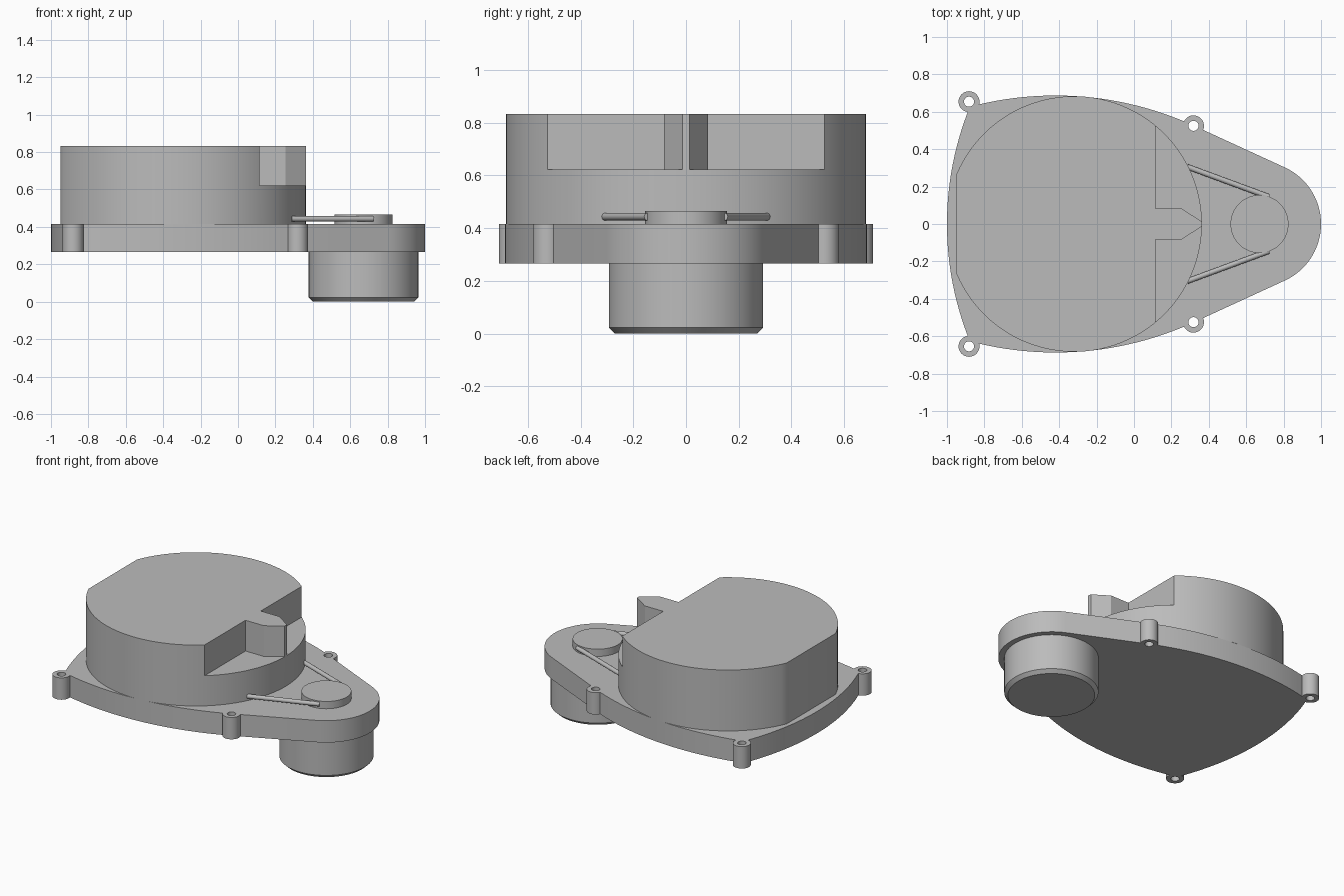
import bpy, bmesh
from math import sin, cos, pi, atan2, sqrt
from mathutils import Vector

if "Cube" in bpy.data.objects:
    bpy.data.objects.remove(bpy.data.objects["Cube"], do_unlink=True)

grey = bpy.data.materials.new("plain grey")
grey.use_nodes = True
grey.diffuse_color = (0.5, 0.5, 0.5, 1)
grey.node_tree.nodes["Principled BSDF"].inputs["Base Color"].default_value = (0.5, 0.5, 0.5, 1)


def make(name, bm):
    bmesh.ops.recalc_face_normals(bm, faces=bm.faces)
    mesh = bpy.data.meshes.new(name)
    bm.to_mesh(mesh)
    bm.free()
    mesh.materials.append(grey)
    ob = bpy.data.objects.new(name, mesh)
    bpy.context.collection.objects.link(ob)
    return ob


def extrude(name, outline, z0, z1):
    """Prism from a flat outline."""
    bm = bmesh.new()
    face = bm.faces.new([bm.verts.new((x, y, z0)) for x, y in outline])
    top = bmesh.ops.extrude_face_region(bm, geom=[face])["geom"]
    bmesh.ops.translate(bm, vec=(0, 0, z1 - z0),
                        verts=[v for v in top if isinstance(v, bmesh.types.BMVert)])
    return make(name, bm)


def arc(cx, cy, r, a0, a1, n):
    return [(cx + r * cos(a0 + (a1 - a0) * i / n), cy + r * sin(a0 + (a1 - a0) * i / n))
            for i in range(n + 1)]


def disc(name, x, y, r, z0, z1, n=32):
    return extrude(name, arc(x, y, r, 0, 2 * pi, n)[:-1], z0, z1)


def select(ob):
    bpy.ops.object.select_all(action='DESELECT')
    ob.select_set(True)
    bpy.context.view_layer.objects.active = ob


def boolean(ob, tool, operation):
    select(ob)
    mod = ob.modifiers.new("bool", 'BOOLEAN')
    mod.operation, mod.solver, mod.object = operation, 'EXACT', tool
    bpy.ops.object.modifier_apply(modifier=mod.name)
    bpy.data.objects.remove(tool, do_unlink=True)


def smooth(ob):
    select(ob)
    bpy.ops.object.shade_smooth_by_angle(angle=pi / 7)


BASE0, BASE1, DRUM1, LEDGE = 0.265, 0.415, 0.833, 0.622
MX = 0.671                                   # motor and pulley axis

# Base plate: nose arc, bulged side, bulged back edge, mirrored in y
side_r, side_x = 1.78, -0.42
side_y = 0.687 - side_r
nose = arc(MX - 0.004, 0, 0.333, 0, 1.135, 20)
a0 = atan2(0.534 - side_y, 0.318 - side_x)
a1 = atan2(0.627 - side_y, -0.882 - side_x)
side = arc(side_x, side_y, side_r, a0, a1, 24)
back = arc(0.67, 0, 1.67, pi - 0.38, pi, 12)
half = nose + side + back
outline = half + [(x, -y) for x, y in half[-2:0:-1]]
base = extrude("base_plate", outline, BASE0, BASE1)

# Screw lugs with through holes
lugs = [(x, s * y) for x, y in ((-0.882, 0.654), (0.318, 0.525)) for s in (1, -1)]
for x, y in lugs:
    boolean(base, disc("lug", x, y, 0.056, BASE0, BASE1), 'UNION')
for x, y in lugs:
    boolean(base, disc("hole", x, y, 0.027, BASE0 - 0.1, BASE1 + 0.1), 'DIFFERENCE')
smooth(base)

# Drum with a flat back and a stepped front that leaves a pointed tongue
DX, DR, FLAT = -0.32, 0.683, 0.63
a = pi - atan2(sqrt(DR ** 2 - FLAT ** 2), FLAT)
drum = extrude("drum_housing", arc(DX, 0, DR, -a, a, 96), BASE1, DRUM1)
notch = [(0.115, 1), (0.115, 0.083), (0.255, 0.083), (0.36, 0.014), (0.6, 0.014), (0.6, 1)]
for s in (1, -1):
    cutter = extrude("notch", [(x, s * y) for x, y in notch], LEDGE, 1)
    boolean(drum, cutter, 'DIFFERENCE')
smooth(drum)

# Motor can with chamfered bottom edge
bm = bmesh.new()
profile = [(0.27, 0), (0.293, 0.022), (0.293, BASE0)]
rings = [[bm.verts.new((x, y, z)) for x, y in arc(MX, 0, r, 0, 2 * pi, 64)[:-1]]
         for r, z in profile]
for low, high in zip(rings, rings[1:]):
    for i in range(len(low)):
        j = (i + 1) % len(low)
        bm.faces.new((low[i], low[j], high[j], high[i]))
bm.faces.new(rings[0])
bm.faces.new(rings[-1])
smooth(make("motor_can", bm))

# Pulley
smooth(disc("pulley", MX, 0, 0.155, BASE1, 0.465, 64))

# Round belt runs from the drum to the pulley
for s, label in ((1, "left"), (-1, "right")):
    p, q = Vector((0.285, s * 0.306, 0.443)), Vector((0.722, s * 0.145, 0.443))
    bm = bmesh.new()
    bmesh.ops.create_cone(bm, cap_ends=True, segments=16, radius1=0.0145,
                          radius2=0.0145, depth=(q - p).length)
    belt = make("belt_" + label, bm)
    belt.location = (p + q) / 2
    belt.rotation_euler = (q - p).to_track_quat('Z', 'Y').to_euler()
    smooth(belt)
